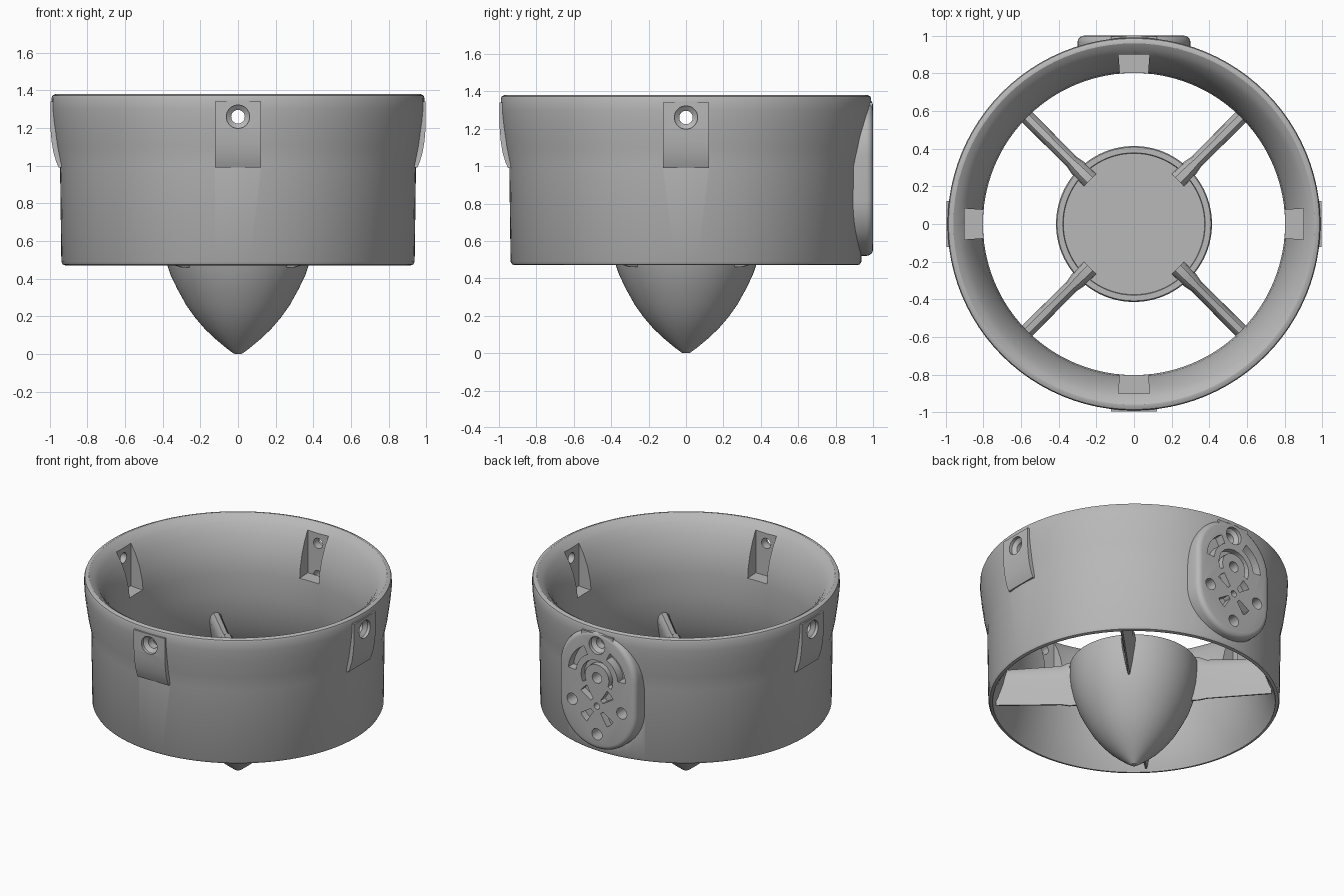
import bpy, bmesh
from math import sin, cos, pi, radians
from mathutils import Matrix, Vector

if "Cube" in bpy.data.objects:
    bpy.data.objects.remove(bpy.data.objects["Cube"])

grey = bpy.data.materials.new("plain_grey")
grey.use_nodes = True
colour = (0.48, 0.48, 0.48, 1)
grey.diffuse_color = colour
grey.node_tree.nodes["Principled BSDF"].inputs["Base Color"].default_value = colour


def finish(name, bm):
    bmesh.ops.recalc_face_normals(bm, faces=bm.faces)
    mesh = bpy.data.meshes.new(name)
    bm.to_mesh(mesh)
    bm.free()
    mesh.materials.append(grey)
    ob = bpy.data.objects.new(name, mesh)
    bpy.context.collection.objects.link(ob)
    return ob


def select(ob):
    bpy.ops.object.select_all(action="DESELECT")
    ob.select_set(True)
    bpy.context.view_layer.objects.active = ob


def smooth(ob, angle=28):
    select(ob)
    bpy.ops.object.shade_smooth_by_angle(angle=radians(angle))


def lathe(name, profile, steps=96, axis="Z"):
    """Solid of revolution; the profile starts and ends on the axis."""
    bm = bmesh.new()
    vs = [bm.verts.new((r, 0, z)) for r, z in profile]
    edges = [bm.edges.new(pair) for pair in zip(vs, vs[1:])]
    bmesh.ops.spin(bm, geom=vs + edges, cent=(0, 0, 0), axis=(0, 0, 1),
                   angle=2 * pi, steps=steps)
    bmesh.ops.remove_doubles(bm, verts=bm.verts, dist=1e-4)
    if axis == "Y":
        bm.transform(Matrix.Rotation(-pi / 2, 4, "X"))
    return finish(name, bm)


def prism(name, points, direction, bevel=0, segments=3):
    """Extrude a flat outline; bevel the rim at the far end."""
    bm = bmesh.new()
    face = bm.faces.new([bm.verts.new(p) for p in points])
    far = bmesh.ops.extrude_face_region(bm, geom=[face])["geom"]
    verts = [g for g in far if isinstance(g, bmesh.types.BMVert)]
    bmesh.ops.translate(bm, verts=verts, vec=direction)
    if bevel:
        rim = [e for e in bm.edges if all(v in verts for v in e.verts)]
        bmesh.ops.bevel(bm, geom=rim, offset=bevel, segments=segments,
                        profile=0.5, affect="EDGES")
    return finish(name, bm)


def combine(target, tool, operation):
    select(target)
    mod = target.modifiers.new("join", "BOOLEAN")
    mod.operation = operation
    mod.solver = "EXACT"
    mod.object = tool
    bpy.ops.object.modifier_apply(modifier=mod.name)
    bpy.data.objects.remove(tool)


def arc(cx, cz, r, a0, a1, n=12):
    angles = [radians(a0 + (a1 - a0) * i / n) for i in range(n + 1)]
    return [(cx + r * cos(a), cz + r * sin(a)) for a in angles]


def turned(ob, angle):
    ob.data.transform(Matrix.Rotation(angle, 4, "Z"))
    return ob


# Duct: outer body first
duct = lathe("duct", [(0, .47), (.915, .47), (.93, .475), (.938, .49), (.945, 1.0),
                      (.965, 1.1), (.983, 1.23), (.99, 1.3), (.99, 1.36),
                      (.985, 1.373), (.97, 1.38), (0, 1.38)])

# Four mounting pads on the outside
pad_side = [(.85, .99), (.952, .99), (.965, 1.02), (.98, 1.07), (.99, 1.13),
            (.996, 1.2), (.996, 1.34), (.85, 1.34)]
for k in range(4):
    pad = prism("pad", [(-.122, -r, z) for r, z in pad_side], (.244, 0, 0))
    combine(duct, turned(pad, k * pi / 2), "UNION")

# Rounded accessory plate on the back
stadium = arc(0, 1.06, .3, 0, 180, 24) + arc(0, .82, .3, 180, 360, 24)
plate = prism("plate", [(x, .8, z) for x, z in stadium], (0, .2, 0), .035, 4)
combine(duct, plate, "UNION")

# Flared bore
bore = lathe("bore", [(0, .4), (.91, .4), (.91, .475), (.88, .53), (.845, .62),
                      (.815, .74), (.802, .86), (.802, 1.02), (.81, 1.1),
                      (.832, 1.19), (.865, 1.27), (.9, 1.33), (.93, 1.362),
                      (.962, 1.382), (.962, 1.5), (0, 1.5)])
combine(duct, bore, "DIFFERENCE")

# Screw pockets inside and countersunk holes through the wall
for k in range(4):
    trapezoid = [(-.068, -.7), (.068, -.7), (.082, -.9), (-.082, -.9)]
    pocket = prism("pocket", [(x, y, 1.03) for x, y in trapezoid], (0, 0, .5))
    combine(duct, turned(pocket, k * pi / 2), "DIFFERENCE")
    drill = lathe("drill", [(0, .7), (.036, .7), (.036, .955), (.062, .975),
                            (.062, 1.1), (0, 1.1)], 32, "Y")
    drill.data.transform(Matrix.Translation((0, 0, 1.26)))
    combine(duct, turned(drill, k * pi / 2), "DIFFERENCE")


# Plate recesses
def recess(outline, depth):
    cutter = prism("recess", [(x, 1 - depth, z) for x, z in outline], (0, .2, 0))
    combine(duct, cutter, "DIFFERENCE")


def slot(cz, r0, r1, a0, a1, depth):
    recess(arc(0, cz, r0, a0, a1) + arc(0, cz, r1, a1, a0), depth)


boss_z, pattern_z = 1.03, .83
for cx, cz, r in [(0, boss_z, .037), (0, .63, .04), (.195, pattern_z, .04),
                  (-.195, pattern_z, .04), (0, pattern_z, .022)]:
    recess(arc(cx, cz, r, 0, 345, 23), .1)
slot(boss_z, .095, .125, -25, 205, .04)
for a in (5, 117):
    slot(boss_z, .165, .225, a, a + 58, .06)
for a in (45, 135, 225, 315):
    slot(pattern_z, .055, .15, a - 13, a + 13, .05)
smooth(duct)

# Hub with pointed tail and inset cap
hub = lathe("hub", [(0, 0), (.022, .002), (.06, .03), (.12, .08), (.175, .132),
                    (.225, .19), (.275, .26), (.322, .345), (.358, .42),
                    (.385, .5), (.404, .58), (.413, .66), (.414, .725),
                    (.408, .735), (.378, .735), (.375, .722), (0, .722)])
smooth(hub)

# Four streamlined struts: half thickness and height across the chord
half = [(.005, 0), (.02, .25), (.034, .55), (.04, .75), (.034, .9), (.016, .98)]
section = half + [(-t, h) for t, h in reversed(half)]
stations = [(.33, .46, .78, 1.25), (.42, .46, .775, 1.15), (.47, .47, .755, .9),
            (.89, .485, .74, 1.0)]
for k in range(4):
    bm = bmesh.new()
    rings = [[bm.verts.new((r, t * fat, low + (high - low) * h)) for t, h in section]
             for r, low, high, fat in stations]
    n = len(section)
    for a, b in zip(rings, rings[1:]):
        for i in range(n):
            j = (i + 1) % n
            bm.faces.new((a[i], a[j], b[j], b[i]))
    bm.faces.new(rings[0])
    bm.faces.new(rings[-1])
    strut = turned(finish("strut", bm), pi / 4 + k * pi / 2)
    smooth(strut, 35)
